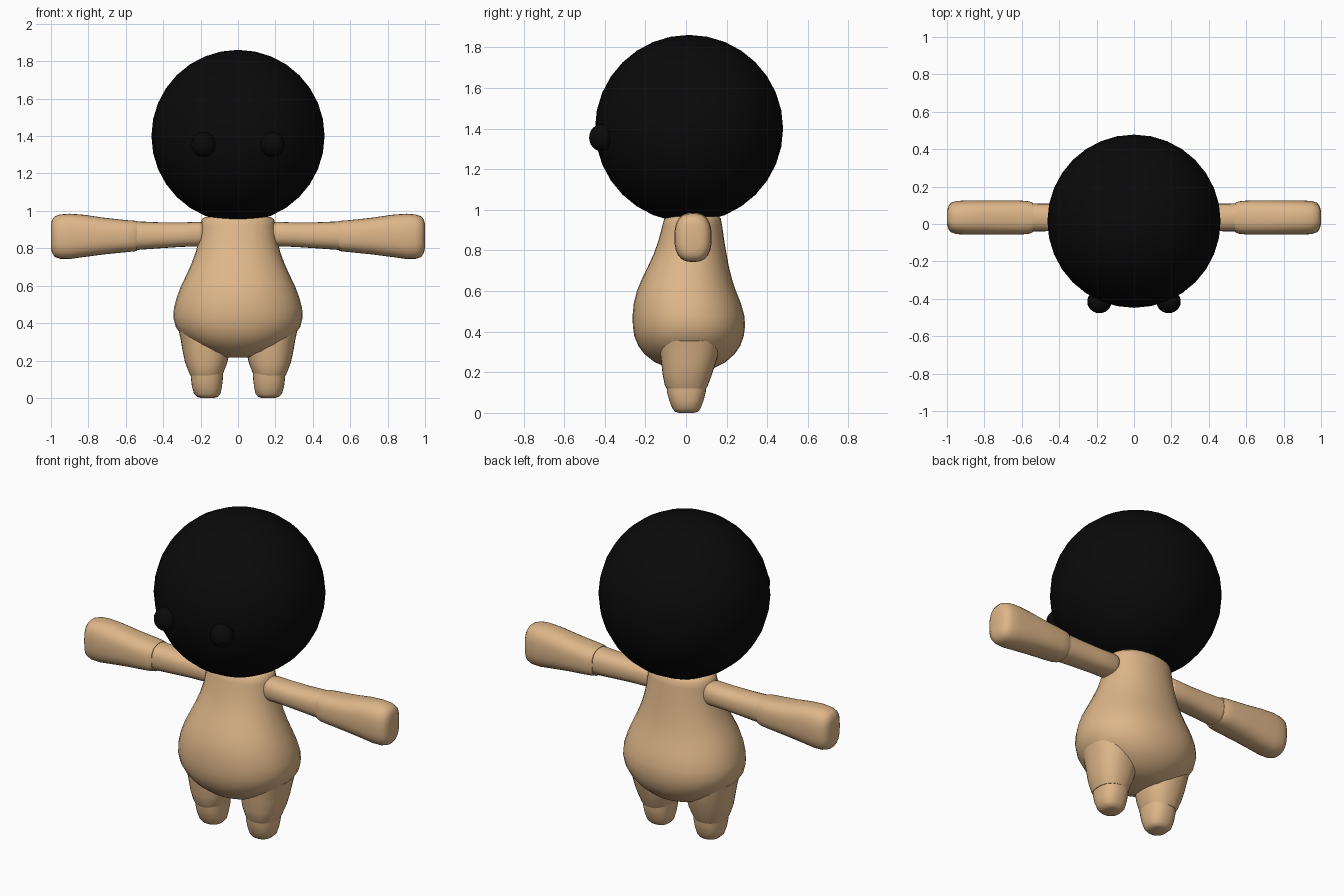
import bpy, bmesh, math


def material(name, rgb):
    m = bpy.data.materials.new(name)
    m.diffuse_color = (*rgb, 1)
    return m


SKIN = material("tan skin", (0.73, 0.47, 0.25))
BLACK = material("black", (0.003, 0.003, 0.003))


def finish(obj, mat):
    obj.data.materials.append(mat)
    bpy.ops.object.select_all(action='DESELECT')
    obj.select_set(True)
    bpy.context.view_layer.objects.active = obj
    bpy.ops.object.shade_smooth_by_angle(angle=math.radians(50))


def ball(name, centre, size, mat, segments=32, rings=16):
    bpy.ops.mesh.primitive_uv_sphere_add(segments=segments, ring_count=rings, radius=1, location=centre)
    obj = bpy.context.object
    obj.name = name
    obj.scale = size
    bpy.ops.object.transform_apply(location=False, rotation=False, scale=True)
    finish(obj, mat)


def loft(name, rings, axis, power=2.0, sides=32):
    """Skin rings (position, a_min, a_max, b_min, b_max) along x or z.
    a, b are x, y for axis z and y, z for axis x."""
    bm = bmesh.new()
    loops = []
    for p, a0, a1, b0, b1 in rings:
        loop = []
        for i in range(sides):
            t = 2 * math.pi * i / sides
            c, s = math.cos(t), math.sin(t)
            a = (a0 + a1) / 2 + (a1 - a0) / 2 * math.copysign(abs(c) ** (2 / power), c)
            b = (b0 + b1) / 2 + (b1 - b0) / 2 * math.copysign(abs(s) ** (2 / power), s)
            loop.append(bm.verts.new((a, b, p) if axis == 'z' else (p, a, b)))
        loops.append(loop)
    for lo, hi in zip(loops, loops[1:]):
        for i in range(sides):
            j = (i + 1) % sides
            bm.faces.new((lo[i], lo[j], hi[j], hi[i]))
    bm.faces.new(loops[0][::-1])
    bm.faces.new(loops[-1])
    bmesh.ops.recalc_face_normals(bm, faces=bm.faces)
    me = bpy.data.meshes.new(name)
    bm.to_mesh(me)
    bm.free()
    obj = bpy.data.objects.new(name, me)
    bpy.context.collection.objects.link(obj)
    finish(obj, SKIN)


def mirrored(rings, axis, side):
    if side > 0:
        return rings
    if axis == 'x':
        return [(-r[0], *r[1:]) for r in rings]
    return [(p, -a1, -a0, b0, b1) for p, a0, a1, b0, b1 in rings]


# Head
ball("head", (0, 0.015, 1.4), (0.463, 0.463, 0.461), BLACK)

# Pear-shaped body: (z, half width, y front, y back)
body = [(0.215, 0.06, -0.05, 0.10), (0.222, 0.11, -0.09, 0.14), (0.25, 0.185, -0.155, 0.195),
        (0.29, 0.25, -0.205, 0.24), (0.33, 0.298, -0.235, 0.267), (0.38, 0.333, -0.255, 0.285),
        (0.43, 0.346, -0.262, 0.291), (0.48, 0.343, -0.263, 0.287), (0.54, 0.327, -0.257, 0.27),
        (0.60, 0.304, -0.242, 0.246), (0.66, 0.275, -0.217, 0.226), (0.72, 0.248, -0.188, 0.211),
        (0.78, 0.226, -0.160, 0.200), (0.85, 0.208, -0.135, 0.188), (0.92, 0.199, -0.117, 0.178),
        (0.955, 0.193, -0.107, 0.172), (0.968, 0.175, -0.09, 0.16)]
loft("body", [(z, -w, w, f, b) for z, w, f, b in body], 'z', 2.15)

upper_arm = [(0.17, -0.01, 0.085, 0.835, 0.92), (0.185, -0.03, 0.10, 0.815, 0.938),
             (0.21, -0.037, 0.107, 0.81, 0.942), (0.30, -0.037, 0.107, 0.808, 0.938),
             (0.42, -0.038, 0.108, 0.80, 0.939), (0.56, -0.04, 0.11, 0.79, 0.945)]
forearm = [(0.54, -0.043, 0.113, 0.786, 0.946), (0.56, -0.052, 0.121, 0.783, 0.948),
           (0.60, -0.056, 0.125, 0.779, 0.951), (0.72, -0.057, 0.126, 0.767, 0.964),
           (0.82, -0.057, 0.126, 0.754, 0.979), (0.90, -0.057, 0.126, 0.743, 0.985),
           (0.95, -0.054, 0.123, 0.744, 0.981), (0.98, -0.044, 0.113, 0.754, 0.971),
           (0.994, -0.024, 0.093, 0.775, 0.953), (1.0, 0.0, 0.07, 0.80, 0.93)]
thigh = [(0.12, 0.085, 0.255, -0.095, 0.10), (0.135, 0.078, 0.262, -0.104, 0.108),
         (0.19, 0.057, 0.283, -0.115, 0.128), (0.25, 0.045, 0.296, -0.122, 0.148),
         (0.31, 0.045, 0.306, -0.130, 0.163), (0.355, 0.06, 0.316, -0.132, 0.165),
         (0.37, 0.09, 0.30, -0.10, 0.13)]
foot = [(0.0, 0.125, 0.20, -0.035, 0.04), (0.006, 0.108, 0.218, -0.055, 0.06),
        (0.022, 0.094, 0.235, -0.067, 0.072), (0.06, 0.086, 0.246, -0.082, 0.086),
        (0.10, 0.081, 0.251, -0.093, 0.097), (0.14, 0.08, 0.252, -0.097, 0.10)]

# Limbs and eyes on both sides
for side, label in ((1, "left"), (-1, "right")):
    loft(label + "_upper_arm", mirrored(upper_arm, 'x', side), 'x', 2.4, 24)
    loft(label + "_forearm", mirrored(forearm, 'x', side), 'x', 2.6)
    loft(label + "_thigh", mirrored(thigh, 'z', side), 'z', 2.3)
    loft(label + "_foot", mirrored(foot, 'z', side), 'z', 2.4)
    ball(label + "_eye", (side * 0.185, -0.415, 1.355), (0.065, 0.062, 0.067), BLACK, 24, 12)
